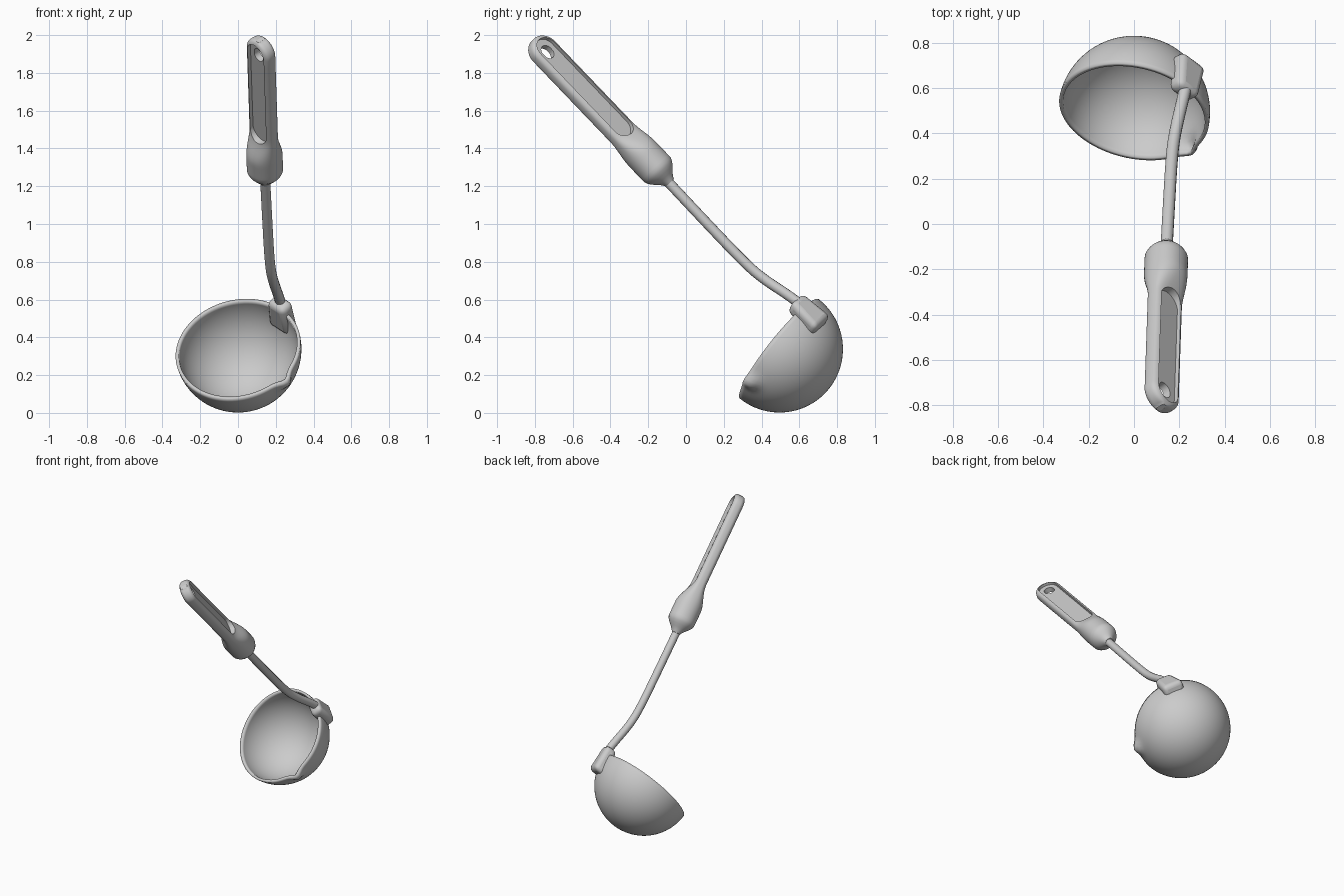
import bpy, bmesh
from math import sin, cos, pi, radians, exp, copysign
from mathutils import Vector, Matrix

if "Cube" in bpy.data.objects:
    bpy.data.objects.remove(bpy.data.objects["Cube"])

def make(name, bm, angle=40):
    bmesh.ops.recalc_face_normals(bm, faces=bm.faces)
    me = bpy.data.meshes.new(name)
    bm.to_mesh(me)
    bm.free()
    ob = bpy.data.objects.new(name, me)
    bpy.context.collection.objects.link(ob)
    activate(ob)
    bpy.ops.object.shade_smooth_by_angle(angle=radians(angle))
    return ob

def activate(ob):
    bpy.ops.object.select_all(action='DESELECT')
    ob.select_set(True)
    bpy.context.view_layer.objects.active = ob

def loft(rings, cap=True):
    """Skin a list of closed rings of points."""
    bm = bmesh.new()
    vs = [[bm.verts.new(p) for p in r] for r in rings]
    n = len(vs[0])
    for a, b in zip(vs, vs[1:]):
        for i in range(n):
            bm.faces.new((a[i], a[(i + 1) % n], b[(i + 1) % n], b[i]))
    if cap:
        bm.faces.new(vs[0])
        bm.faces.new(vs[-1])
    return bm

def cut(ob, cutter):
    cutter.hide_render = True
    m = ob.modifiers.new("cut", 'BOOLEAN')
    m.operation, m.object, m.solver = 'DIFFERENCE', cutter, 'EXACT'
    activate(ob)
    bpy.ops.object.modifier_apply(modifier=m.name)
    bpy.data.objects.remove(cutter)

# Bowl: tilted hemisphere with a small pouring lip
C, R = Vector((0, 0.495, 0.338)), 0.336
N = Vector((-0.18, -0.77, 0.61)).normalized()          # rim normal
D = Vector((0.67, 0.35, 0.64))
D = (D - N * D.dot(N)).normalized()                    # towards the clip
T = N.cross(D)
lip = Vector((0.26, -0.165, -0.18)).normalized()
rings = []
for j in range(25):
    lat = (pi / 2) * min(j / 24, 0.995)
    ring = []
    for i in range(96):
        t = 2 * pi * i / 96
        d = (D * cos(t) + T * sin(t)) * cos(lat) - N * sin(lat)
        bump = 0.035 * exp(-((d - lip).length / 0.13) ** 2)
        ring.append(C + d * (R + bump))
    rings.append(ring)
bm = loft(rings, cap=False)
bm.faces.new([v for v in list(bm.verts)[-96:]])
bowl = make("bowl", bm)
s = bowl.modifiers.new("wall", 'SOLIDIFY')
s.thickness, s.offset = 0.018, -1

# Clip: rounded block hugging the outside of the bowl below the rim
bm = bmesh.new()
bmesh.ops.create_cube(bm, size=1)
for v in bm.verts:
    x, y, z = v.co
    if z > 0:                                          # narrower at the rod
        x *= 0.8
    p = T * (x * 0.15) + D * (y * 0.085 + (0.012 if z < 0 else 0)) + N * (z * 0.19)
    v.co = C + D * (R + 0.002) - N * 0.045 + p
    if z < 0:
        v.co -= D * 0.03
clip = make("clip", bm)
b = clip.modifiers.new("round", 'BEVEL')
b.width, b.segments = 0.03, 4

# Rod: bent tube from the clip to the grip
cu = bpy.data.curves.new("rod", 'CURVE')
cu.dimensions = '3D'
cu.bevel_depth, cu.bevel_resolution, cu.resolution_u = 0.027, 5, 8
cu.use_fill_caps = True
pts = [(0.235, 0.63, 0.555), (0.22, 0.57, 0.605), (0.18, 0.40, 0.715),
       (0.167, 0.30, 0.805), (0.155, 0.1, 1.015), (0.143, -0.12, 1.25)]
sp = cu.splines.new('NURBS')
sp.points.add(len(pts) - 1)
for q, p in zip(sp.points, pts):
    q.co = (*p, 1)
sp.use_endpoint_u, sp.order_u = True, 3
rod = bpy.data.objects.new("rod", cu)
bpy.context.collection.objects.link(rod)

# Grip: thick neck flowing into a rolled flat plate
P0, P1 = Vector((0.145, -0.085, 1.218)), Vector((0.12, -0.81, 1.975))
A = (P1 - P0).normalized()
L = (P1 - P0).length
U = (Vector((1, 0, 0)) - A * A.x).normalized()
V = A.cross(U)
roll = radians(42)
FN = U * cos(roll) + V * sin(roll)                     # plate face normal
W = V * cos(roll) - U * sin(roll)                      # plate width direction

def smooth(t):
    t = max(0, min(1, t))
    return t * t * (3 - 2 * t)

def size(s):
    k = smooth((s - 0.20) / 0.17)
    w, n = 0.095 + (0.088 - 0.095) * k, 0.094 + (0.046 - 0.094) * k
    start = 0.3 + 0.7 * smooth(s / 0.10) ** 0.8
    e = max(0.0, (s - (L - 0.085)) / 0.085)
    end = max(0.02, 1 - e * e) ** 0.5
    return w * start * end, n * start * (0.45 + 0.55 * end if e > 0 else 1), 2.1 + 0.9 * k

def power(c, e):
    return copysign(abs(c) ** (2 / e), c)

stations = [L * 0.5 * i / 28 for i in range(28)]
stations += [L * 0.5 + (L * 0.5 - 0.085) * i / 8 for i in range(8)]
stations += [L - 0.085 + 0.085 * sin(pi / 2 * i / 10) for i in range(11)]
rings = []
for st in stations:
    w, n, e = size(st)
    rings.append([P0 + A * st + W * (w * power(cos(2 * pi * i / 48), e))
                  + FN * (n * power(sin(2 * pi * i / 48), e)) for i in range(48)])
grip = make("grip", loft(rings), 35)

def prism(s0, s1, r, lo, hi):
    """Slot-shaped cutter along the grip, between two depths."""
    outline = []
    for i in range(32):
        t = 2 * pi * (i + 0.5) / 32
        outline.append((r * cos(t), (s1 - r if sin(t) > 0 else s0 + r) + r * sin(t)))
    return make("cutter", loft([[P0 + A * y + W * x + FN * h for x, y in outline]
                                for h in (lo, hi)]))

# Shallow recess on both faces, then the hanging hole
cut(grip, prism(0.33, L - 0.022, 0.064, 0.018, 0.2))
cut(grip, prism(0.33, L - 0.022, 0.064, -0.2, -0.018))
cut(grip, prism(L - 0.14, L - 0.06, 0.034, -0.2, 0.2))
activate(grip)
bpy.ops.object.shade_smooth_by_angle(angle=radians(35))
